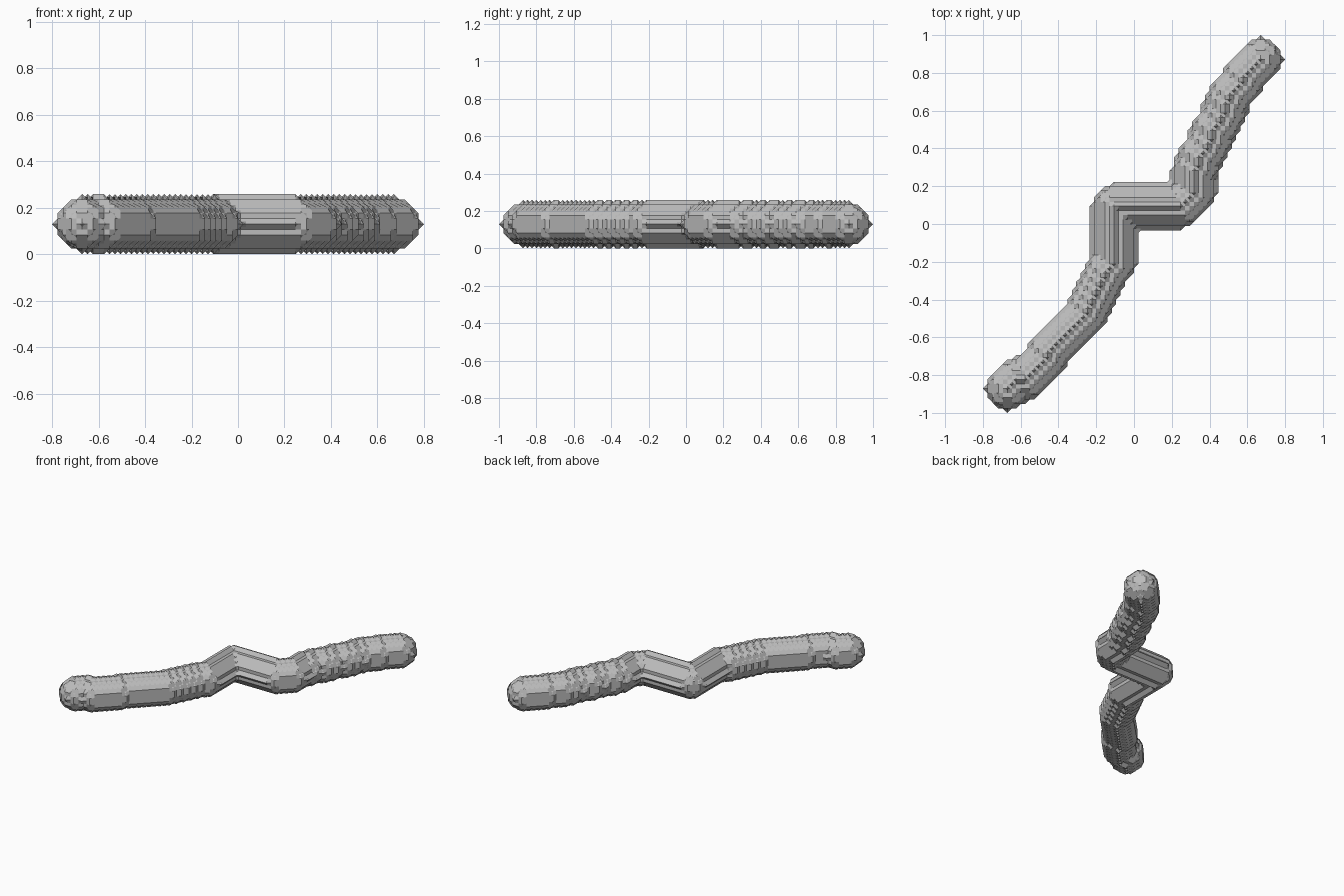
import bpy
import bmesh
from itertools import product

STEP = 2 / 85      # size of one lattice step
RADIUS = 5         # tube radius in steps

if "Cube" in bpy.data.objects:
    bpy.data.objects.remove(bpy.data.objects["Cube"])


def trace_path(moves):
    """Centre line as lattice points: D diagonal, V along y, H along x."""
    delta = {"D": (1, 1), "V": (0, 1), "H": (1, 0)}
    points = [(0, 0)]
    for move in moves:
        dx, dy = delta[move]
        points.append((points[-1][0] + dx, points[-1][1] + dy))
    return points


def ball_offsets():
    """Faceted ball with a single point at each pole."""
    span = range(-RADIUS, RADIUS + 1)
    ball = []
    for o in product(span, repeat=3):
        d2 = sum(c * c for c in o)
        if d2 < 23 or (d2 == RADIUS ** 2 and max(map(abs, o)) == RADIUS):
            ball.append(o)
    return ball


def cell_quads():
    """The six sides of a lattice cell, each wound outwards."""
    quads = []
    for axis in range(3):
        u, v = (axis + 1) % 3, (axis + 2) % 3
        for side in (0, 1):
            quad = []
            for a, b in ((0, 0), (1, 0), (1, 1), (0, 1)):
                c = [0, 0, 0]
                c[axis], c[u], c[v] = side, a, b
                quad.append(tuple(c))
            quads.append(quad if side else quad[::-1])
    return quads


def add(p, q):
    return (p[0] + q[0], p[1] + q[1], p[2] + q[2])


def skin(solid, bm, to_world):
    """Wrap the filled lattice points in a chamfered surface."""
    verts = {}
    quads = cell_quads()

    def vertex(key):
        if key not in verts:
            verts[key] = bm.verts.new(to_world([c / 2 for c in key]))
        return verts[key]

    corners = list(product((-1, 0), repeat=3))
    cells = {add(p, c) for p in solid for c in corners}
    for cell in sorted(cells):
        follow = {}
        for quad in quads:
            pts = [add(cell, c) for c in quad]
            full = [p in solid for p in pts]
            for k in range(4):
                if full[k] and not full[k - 1]:
                    end = k
                    while full[(end + 1) % 4]:
                        end = (end + 1) % 4
                    start_key = add(pts[k - 1], pts[k])
                    follow[start_key] = add(pts[end], pts[(end + 1) % 4])
        # Join the side segments into closed polygons
        while follow:
            start, nxt = follow.popitem()
            loop = [start]
            while nxt != start:
                loop.append(nxt)
                nxt = follow.pop(nxt)
            bm.faces.new([vertex(k) for k in loop])


# Centre line: lower bend, straight elbow, upper bend
lower = "DDHH" + "D" * 5 + "V" + "D" * 9 + "VD" * 5 + "D"
elbow = "V" * 13 + "H" * 15
upper = "DDD" + "V" * 5 + "DVVDDV" * 2 + "DVVDV" + "DDDV" + "DDDD"
path = trace_path(lower + elbow + upper)

solid = {add((x, y, 0), o) for x, y in path for o in ball_offsets()}
size_x, size_y = path[-1]


def to_world(p):
    return ((p[0] - size_x / 2) * STEP,
            (p[1] - size_y / 2) * STEP,
            (p[2] + RADIUS + 0.5) * STEP)


# Tube mesh
bm = bmesh.new()
skin(solid, bm, to_world)
bmesh.ops.recalc_face_normals(bm, faces=bm.faces[:])
mesh = bpy.data.meshes.new("bent_tube")
bm.to_mesh(mesh)
bm.free()
tube = bpy.data.objects.new("bent_tube", mesh)
bpy.context.collection.objects.link(tube)

# Plain grey material
grey = bpy.data.materials.new("plain_grey")
grey.use_nodes = True
colour = (0.5, 0.5, 0.5, 1)
grey.diffuse_color = colour
grey.node_tree.nodes["Principled BSDF"].inputs["Base Color"].default_value = colour
mesh.materials.append(grey)
